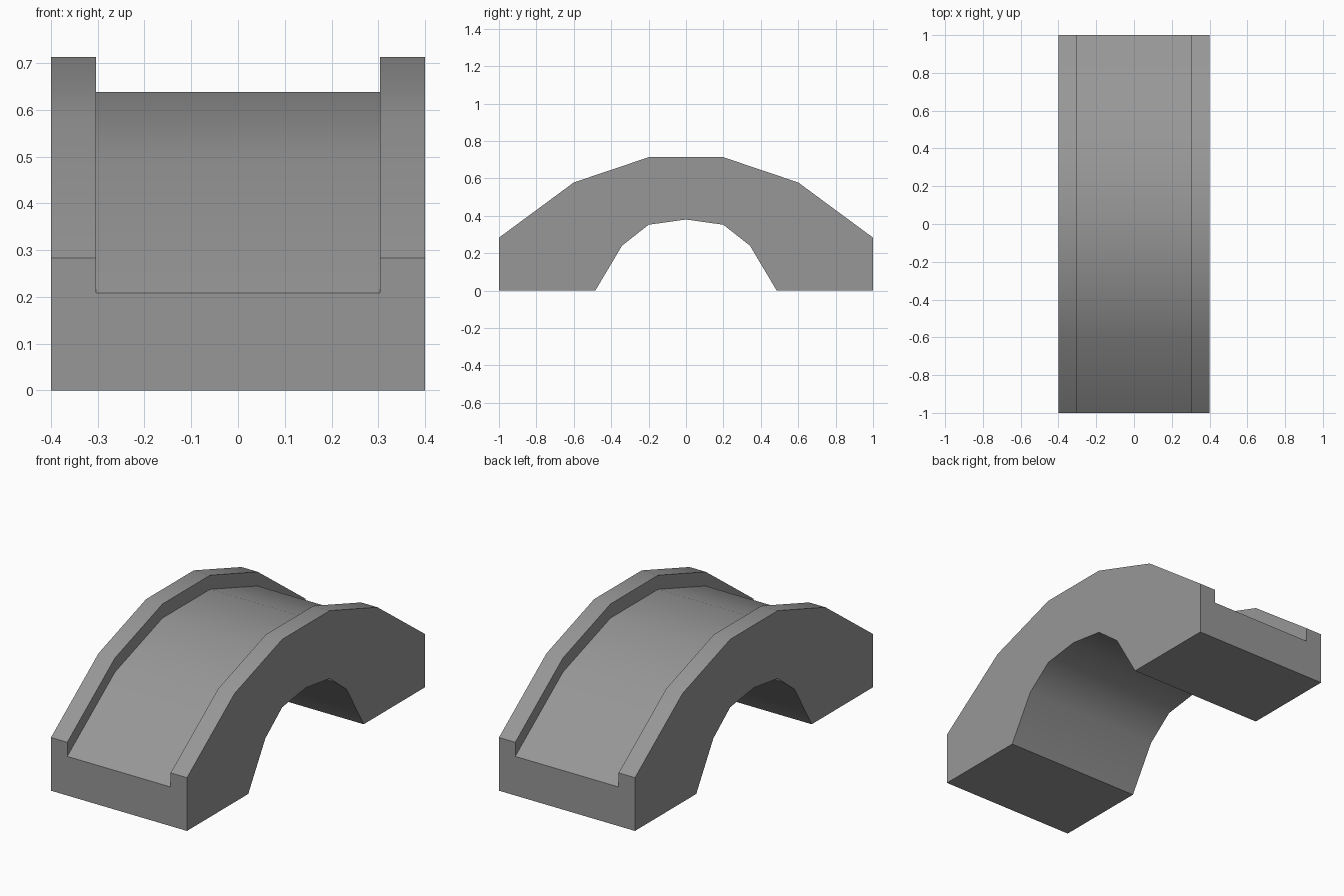
import bpy
import bmesh
import math

cube = bpy.data.objects.get("Cube")
if cube:
    bpy.data.objects.remove(cube, do_unlink=True)

# Stone colour
stone = bpy.data.materials.new("stone_grey")
stone.use_nodes = True
grey = (0.31, 0.31, 0.31, 1)
stone.diffuse_color = grey
stone.node_tree.nodes["Principled BSDF"].inputs["Base Color"].default_value = grey


def mirrored(half):
    """Complete a (y, z) line running from the front to the middle."""
    return half + [(-y, z) for y, z in reversed(half) if y != 0]


HALF_WIDTH = 0.4
DECK_HALF = 0.304
DECK_DROP = 0.075
crown = mirrored([(-1, 0.283), (-0.6, 0.578), (-0.2, 0.713)])
underside = mirrored([(-1, 0), (-0.485, 0), (-0.342, 0.24), (-0.2, 0.352), (0, 0.38)])

bm = bmesh.new()


def add_row(line, x, drop=0):
    return [bm.verts.new((x, y, z - drop)) for y, z in line]


def bridge_rows(a, b):
    for i in range(len(a) - 1):
        bm.faces.new((a[i], b[i], b[i + 1], a[i + 1]))


# Parapet tops, parapet inner walls and sunken deck
section = [(-HALF_WIDTH, 0), (-DECK_HALF, 0), (-DECK_HALF, DECK_DROP)]
section += [(-x, drop) for x, drop in reversed(section)]
top_rows = [add_row(crown, x, drop) for x, drop in section]
for a, b in zip(top_rows, top_rows[1:]):
    bridge_rows(a, b)

# Feet and arch underside
under_rows = [add_row(underside, x) for x in (-HALF_WIDTH, HALF_WIDTH)]
bridge_rows(under_rows[1], under_rows[0])

# Side walls
for top, under in ((top_rows[0], under_rows[0]), (top_rows[-1], under_rows[1])):
    bm.faces.new(top + under[::-1])

# Front and back ends
for end in (0, -1):
    bm.faces.new([r[end] for r in top_rows] + [r[end] for r in reversed(under_rows)])

bmesh.ops.recalc_face_normals(bm, faces=bm.faces)
mesh = bpy.data.meshes.new("arched_bridge")
bm.to_mesh(mesh)
bm.free()
mesh.materials.append(stone)

bridge = bpy.data.objects.new("arched_bridge", mesh)
bpy.context.collection.objects.link(bridge)
bpy.ops.object.select_all(action="DESELECT")
bridge.select_set(True)
bpy.context.view_layer.objects.active = bridge
bpy.ops.object.shade_smooth_by_angle(angle=math.radians(40))
